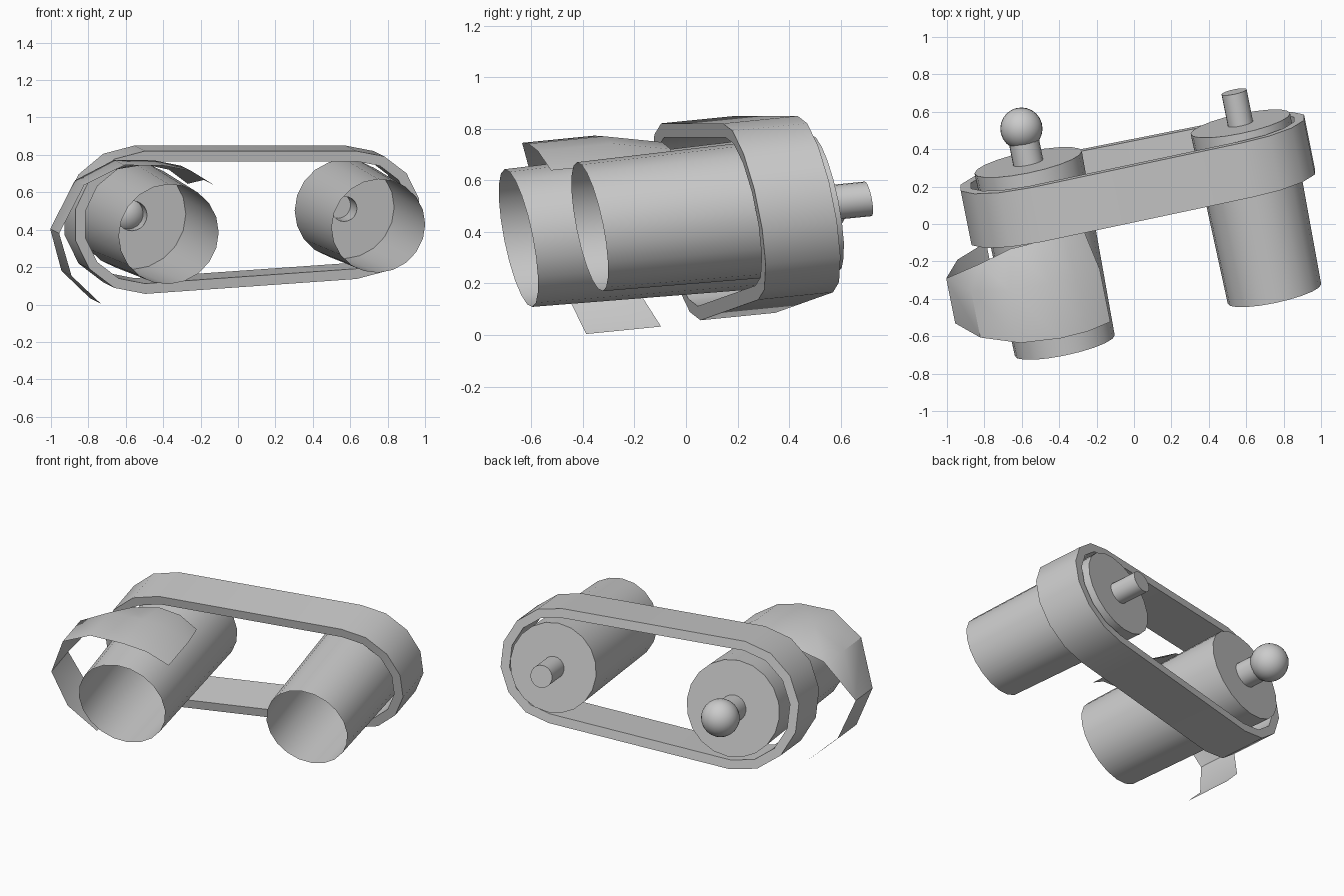
import bpy, bmesh
from math import sin, cos, radians, pi
from mathutils import Vector

if "Cube" in bpy.data.objects:
    bpy.data.objects.remove(bpy.data.objects["Cube"])

# Tilted frame: u runs along the belt, d along the roller axes, w upward
ORIGIN = Vector((-0.37, -0.65, 0.376))
U = Vector((1.0, 0.205, 0.035))
D = Vector((-0.2, 1.0, 0.1))
W = Vector((0.0, -0.2, 1.0))
SPAN = 1.13  # distance between the roller axes


def place(u, d, w):
    return ORIGIN + U * u + D * d + W * w


def finish(name, bm, angle=30, recalc=True):
    if recalc:
        bmesh.ops.recalc_face_normals(bm, faces=bm.faces)
    mesh = bpy.data.meshes.new(name)
    bm.to_mesh(mesh)
    bm.free()
    ob = bpy.data.objects.new(name, mesh)
    bpy.context.collection.objects.link(ob)
    bpy.ops.object.select_all(action='DESELECT')
    bpy.context.view_layer.objects.active = ob
    ob.select_set(True)
    bpy.ops.object.shade_smooth_by_angle(angle=radians(angle))
    return ob


def bridge(bm, a, b):
    n = len(a)
    for i in range(n):
        j = (i + 1) % n
        bm.faces.new((a[i], a[j], b[j], b[i]))


def roller(name, u0, profile, sides=20):
    """Hollow drum, open at the front, with a stub shaft on its back cap."""
    bm = bmesh.new()
    rings = []
    for d, r in profile:
        rings.append([bm.verts.new(place(u0 + r * cos(2 * pi * i / sides), d,
                                         r * sin(2 * pi * i / sides)))
                      for i in range(sides)])
    for a, b in zip(rings, rings[1:]):
        bridge(bm, a, b)
    bm.faces.new(rings[-1])
    finish(name, bm)


# Rollers with shafts
roller("left_roller", 0, [(0, .267), (.98, .287), (.98, .08), (1.13, .08)])
roller("right_roller", SPAN, [(.045, .25), (.955, .266), (.955, .067), (1.125, .067)])

# Ball on the left shaft
bm = bmesh.new()
bmesh.ops.create_uvsphere(bm, u_segments=24, v_segments=14, radius=0.113)
bmesh.ops.translate(bm, verts=bm.verts, vec=place(0, 1.16, 0))
finish("shaft_ball", bm, 40)


# Belt: thick band round both rollers
def belt_loop(bm, d, inset, steps=7):
    pts = []
    for u0, r, start in ((SPAN, .342, -90), (0, .382, 90)):
        for i in range(steps + 1):
            a = radians(start + 180 * i / steps)
            pts.append(bm.verts.new(place(u0 + (r - inset) * cos(a), d,
                                          (r - inset) * sin(a))))
    return pts


bm = bmesh.new()
loops = [belt_loop(bm, d, t) for d, t in
         ((.63, 0), (.92, 0), (.92, .055), (.63, .055))]
for i in range(4):
    bridge(bm, loops[i], loops[(i + 1) % 4])
finish("belt", bm)

# Guard: scroll-shaped thin hood over the left roller, necked in toward the belt
# columns: angle, radius, front depth, back depth, neck radius, neck depth
guard = [(42, .36, .12, .40, .30, .61), (66, .352, .11, .40, .305, .62),
         (90, .355, .11, .40, .31, .62), (120, .42, .13, .41, .335, .61),
         (148, .49, .18, .43, .41, .55), (180, .54, .23, .47, None, None),
         (206, .525, .24, .51, None, None), (231, .497, .25, .54, None, None)]
bm = bmesh.new()
cols = []
for a, r, d0, d1, rn, dn in guard:
    c, s = cos(radians(a)), sin(radians(a))
    col = [bm.verts.new(place(r * c, d, r * s)) for d in (d0, d1)]
    if rn:
        col.append(bm.verts.new(place(rn * c, dn, rn * s)))
    cols.append(col)
for p, q in zip(cols, cols[1:]):
    bm.faces.new((p[0], q[0], q[1], p[1]))
    if len(q) == 3:
        bm.faces.new((p[1], q[1], q[2], p[2]))
    elif len(p) == 3:
        bm.faces.new((p[1], q[1], p[2]))
finish("roller_guard", bm, 35)
